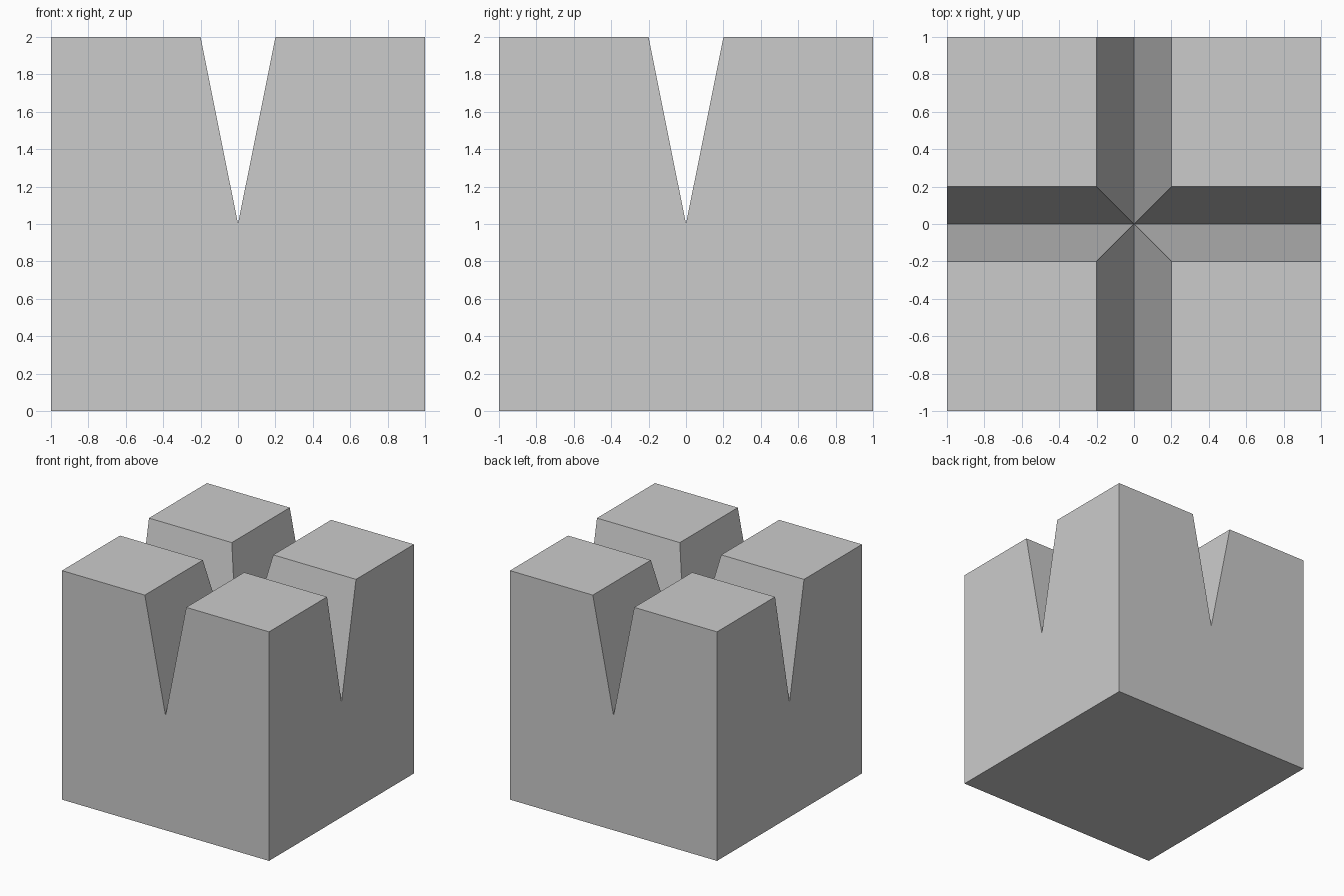
import bpy, bmesh
from math import radians

if "Cube" in bpy.data.objects:
    bpy.data.objects.remove(bpy.data.objects["Cube"])

HALF, HEIGHT = 1.0, 2.0       # block half-width and height
GROOVE, FLOOR = 0.2, 1.0      # groove half-width at the top, groove bottom height

bm = bmesh.new()


def add_quadrant(sx, sy):
    """One corner of the block: top, sloped groove walls, outer sides and base."""
    w, g, f, h = HALF, GROOVE, FLOOR, HEIGHT
    wall = [(0, 0, f), (0, w, f), (g, w, h), (g, g, h)]
    side = [(w, 0, 0), (w, w, 0), (w, w, h), (w, g, h), (w, 0, f)]
    top = [(g, g, h), (w, g, h), (w, w, h), (g, w, h)]
    base = [(0, 0, 0), (0, w, 0), (w, w, 0), (w, 0, 0)]
    faces = [top, base]
    for face in (wall, side):
        faces += [face, [(y, x, z) for x, y, z in face]]
    for face in faces:
        bm.faces.new([bm.verts.new((x * sx, y * sy, z)) for x, y, z in face])


# Four mirrored corners joined into one solid
for sx in (-1, 1):
    for sy in (-1, 1):
        add_quadrant(sx, sy)
bmesh.ops.remove_doubles(bm, verts=bm.verts[:], dist=0.0001)
bmesh.ops.recalc_face_normals(bm, faces=bm.faces[:])

# Merge the flat seams between corners
bmesh.ops.dissolve_limit(bm, angle_limit=radians(1), verts=bm.verts[:], edges=bm.edges[:])

mesh = bpy.data.meshes.new("grooved_block")
bm.to_mesh(mesh)
bm.free()
block = bpy.data.objects.new("grooved_block", mesh)
bpy.context.collection.objects.link(block)
